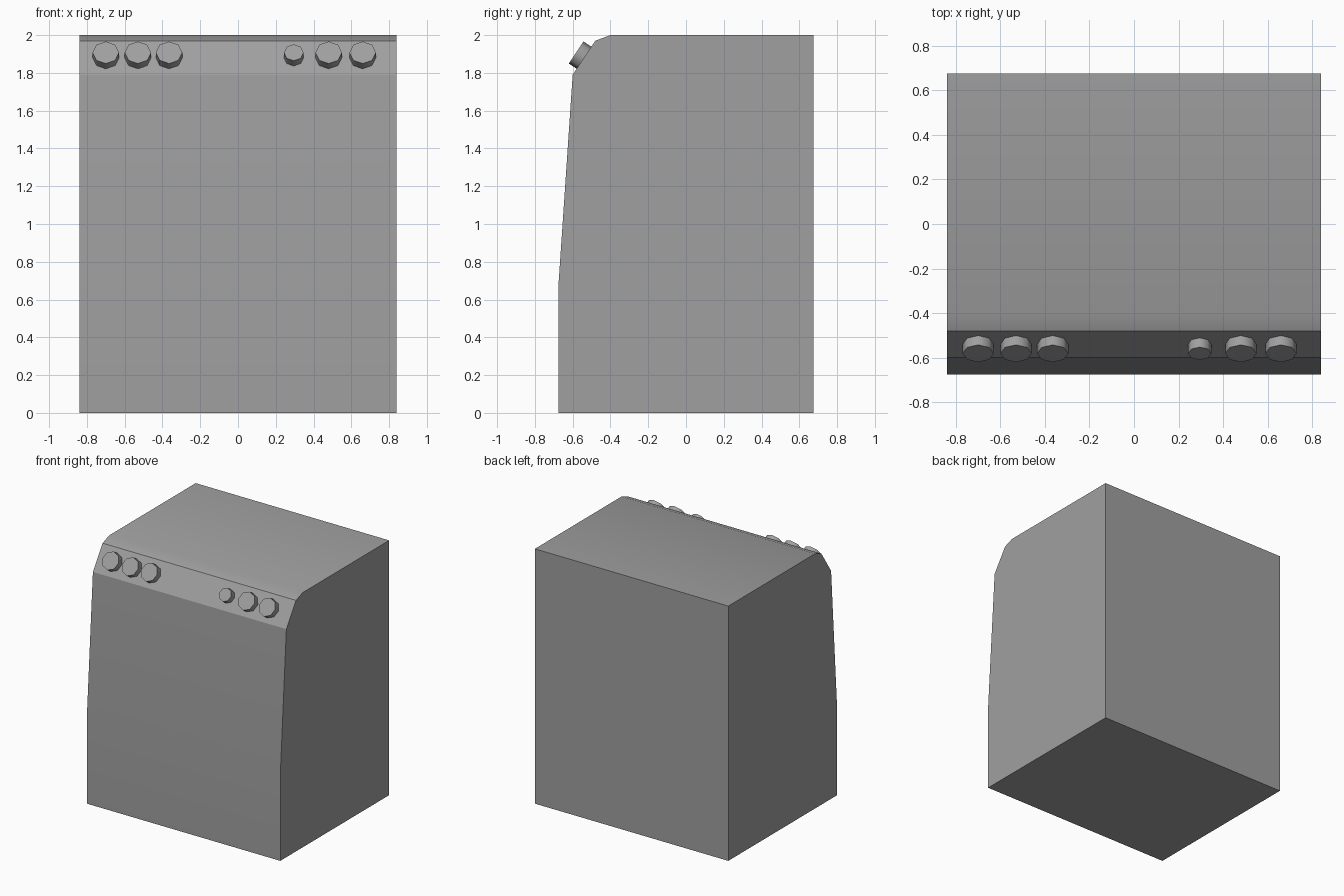
import bpy, bmesh, math
from mathutils import Matrix, Vector

cube = bpy.data.objects.get("Cube")
if cube:
    bpy.data.objects.remove(cube, do_unlink=True)

grey = bpy.data.materials.new("mid_grey")
grey.use_nodes = True
colour = (0.35, 0.35, 0.35, 1)
grey.diffuse_color = colour
grey.node_tree.nodes["Principled BSDF"].inputs["Base Color"].default_value = colour


def add_object(name, bm, angle):
    bmesh.ops.recalc_face_normals(bm, faces=bm.faces)
    mesh = bpy.data.meshes.new(name)
    bm.to_mesh(mesh)
    bm.free()
    mesh.materials.append(grey)
    obj = bpy.data.objects.new(name, mesh)
    bpy.context.collection.objects.link(obj)
    bpy.ops.object.select_all(action="DESELECT")
    obj.select_set(True)
    bpy.context.view_layer.objects.active = obj
    bpy.ops.object.shade_smooth_by_angle(angle=math.radians(angle))
    return obj


# Cabinet: side profile (y, z) extruded across the width
panel_low, panel_high = (-0.60, 1.79), (-0.48, 1.97)
profile = [(-0.675, 0), (-0.675, 0.68), panel_low, panel_high,
           (-0.40, 2), (0.675, 2), (0.675, 0)]
half_width = 0.84
bm = bmesh.new()
side = bm.faces.new([bm.verts.new((-half_width, y, z)) for y, z in profile])
extruded = bmesh.ops.extrude_face_region(bm, geom=[side])["geom"]
moved = [v for v in extruded if isinstance(v, bmesh.types.BMVert)]
bmesh.ops.translate(bm, verts=moved, vec=(2 * half_width, 0, 0))
add_object("cabinet", bm, 25)

# Control knobs: octagonal prisms standing square to the sloped panel
low, high = Vector((0, *panel_low)), Vector((0, *panel_high))
slope = (high - low).normalized()
normal = Vector((0, -slope.z, slope.y))
centre = (low + high) / 2
tilt = Matrix((Vector((1, 0, 0)), slope, normal)).transposed().to_4x4()


def knob(name, x, radius, height=0.05):
    bm = bmesh.new()
    place = Matrix.Translation(centre + Vector((x, 0, 0)) + normal * height / 2)
    bmesh.ops.create_cone(bm, cap_ends=True, segments=8, radius1=radius,
                          radius2=radius, depth=height, matrix=place @ tilt)
    add_object(name, bm, 50)


for i, x in enumerate((-0.70, -0.53, -0.365)):
    knob(f"right_knob_{i + 1}", x, 0.07)
for i, x in enumerate((0.48, 0.66)):
    knob(f"left_knob_{i + 1}", x, 0.07)
knob("small_knob", 0.295, 0.052)
